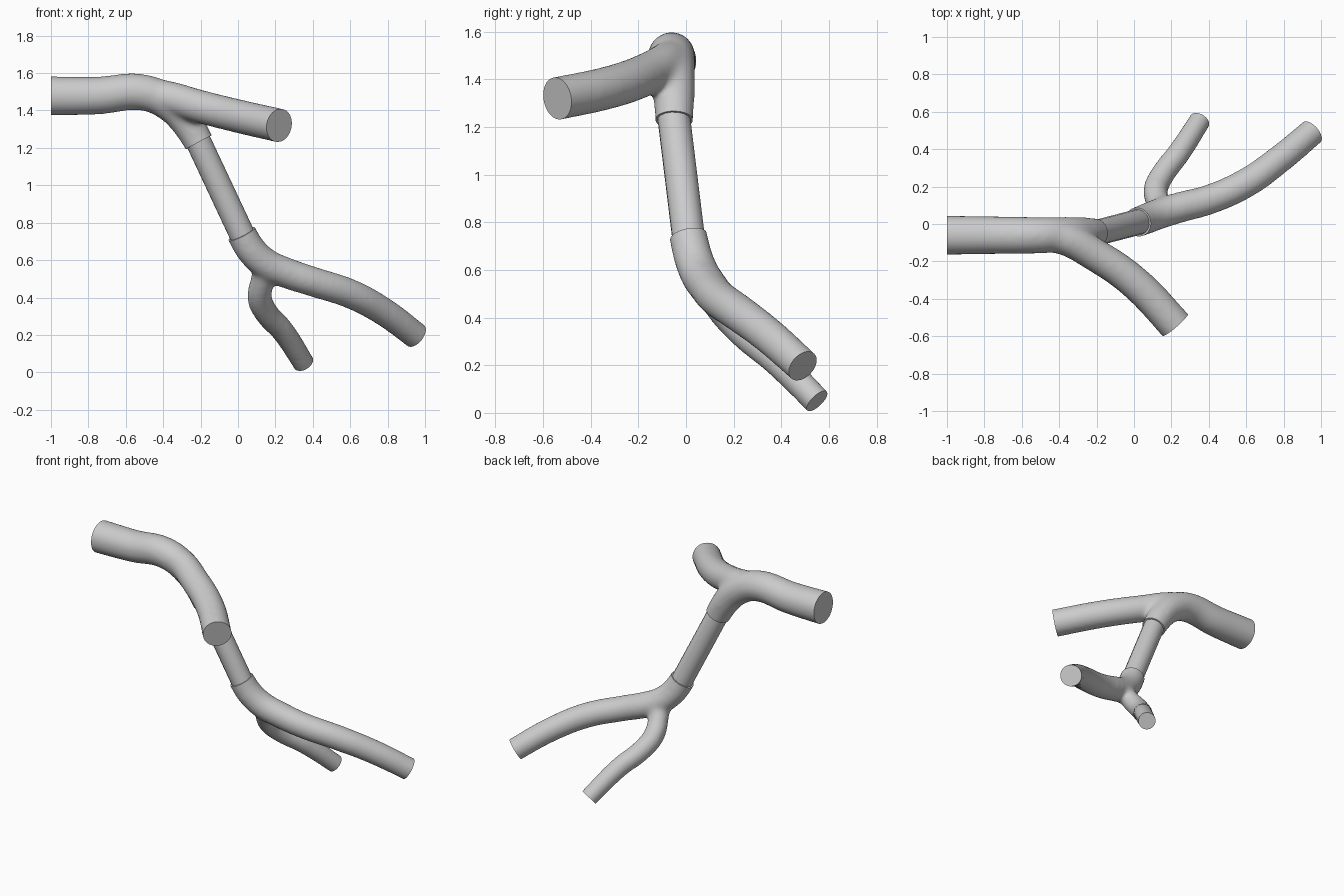
import bpy
import bmesh
from mathutils import Vector

cube = bpy.data.objects.get("Cube")
if cube:
    bpy.data.objects.remove(cube, do_unlink=True)

COLOUR = (0.6, 0.6, 0.6, 1.0)
grey = bpy.data.materials.new("plain grey")
grey.use_nodes = True
grey.diffuse_color = COLOUR
grey.node_tree.nodes["Principled BSDF"].inputs["Base Color"].default_value = COLOUR

OVERRUN = 0.1     # extra tube length, trimmed off flat later
SHRINK = 0.004    # radius lost to the smoothing


def add_object(name, data):
    obj = bpy.data.objects.new(name, data)
    bpy.context.scene.collection.objects.link(obj)
    return obj


def add_tube(curve, points):
    """Round tube through (x, y, z, radius) points."""
    spline = curve.splines.new('BEZIER')
    spline.bezier_points.add(len(points) - 1)
    for bp, p in zip(spline.bezier_points, points):
        bp.co = p[:3]
        bp.radius = p[3] + SHRINK
        bp.handle_left_type = bp.handle_right_type = 'AUTO'


def past_end(points):
    """Point beyond the last one, with the end direction and position."""
    a, b = Vector(points[-2][:3]), Vector(points[-1][:3])
    if len(points) > 2:    # follow the bend of the tube
        before = (a - Vector(points[-3][:3])).normalized()
        direction = ((b - a).normalized() * 1.25 - before * 0.25).normalized()
    else:
        direction = (b - a).normalized()
    return (*(b + direction * OVERRUN), points[-1][3]), direction, b


def evaluated_mesh(obj):
    graph = bpy.context.evaluated_depsgraph_get()
    return bpy.data.meshes.new_from_object(obj.evaluated_get(graph))


def trim_flat(bm, end, direction):
    """Cut one tube end square and close it with a flat cap."""
    near = [f for f in bm.faces if (f.calc_center_median() - end).length < 0.22]
    geom = set(near)
    for f in near:
        geom.update(f.edges)
        geom.update(f.verts)
    bmesh.ops.bisect_plane(bm, geom=list(geom), plane_co=end,
                           plane_no=direction, clear_outer=True)
    rim = [e for e in bm.edges if e.is_boundary]
    bmesh.ops.holes_fill(bm, edges=rim, sides=0)


def finish(obj):
    obj.data.materials.clear()
    obj.data.materials.append(grey)
    bpy.ops.object.select_all(action='DESELECT')
    obj.select_set(True)
    bpy.context.view_layer.objects.active = obj
    bpy.ops.object.shade_smooth_by_angle(angle=0.7)


def build_fork(name, start_branch, side_branch):
    """Blend a continuous tube and its side branch into one smooth fork."""
    curve = bpy.data.curves.new(name, 'CURVE')
    curve.dimensions = '3D'
    curve.bevel_depth = 1.0
    curve.bevel_resolution = 8
    curve.resolution_u = 10
    curve.use_fill_caps = True
    first, d0, e0 = past_end(start_branch[::-1])
    last, d1, e1 = past_end(start_branch)
    tip, d2, e2 = past_end(side_branch)
    add_tube(curve, [first] + start_branch + [last])
    add_tube(curve, side_branch + [tip])
    source = add_object(name + "_curve", curve)

    # Fuse the tubes and soften the crotch between them
    obj = add_object(name, evaluated_mesh(source))
    bpy.data.objects.remove(source, do_unlink=True)
    remesh = obj.modifiers.new("fuse", 'REMESH')
    remesh.mode = 'VOXEL'
    remesh.voxel_size = 0.012
    soften = obj.modifiers.new("soften", 'SMOOTH')
    soften.factor = 0.5
    soften.iterations = 25
    mesh = evaluated_mesh(obj)
    obj.modifiers.clear()
    obj.data = mesh

    # Square off the open ends
    bm = bmesh.new()
    bm.from_mesh(mesh)
    for end, direction in ((e0, d0), (e1, d1), (e2, d2)):
        trim_flat(bm, end, direction)
    bm.to_mesh(mesh)
    bm.free()
    finish(obj)


# Upper fork: thick trunk bending down, with a branch sweeping forward
build_fork(
    "upper_fork",
    [(-1, -.06, 1.478, .102), (-.75, -.06, 1.48, .098), (-.5, -.06, 1.495, .094),
     (-.36, -.055, 1.43, .09), (-.27, -.05, 1.33, .083), (-.21, -.05, 1.23, .077)],
    [(-.55, -.06, 1.49, .08), (-.4, -.07, 1.475, .085), (-.2, -.17, 1.42, .086),
     (0, -.31, 1.37, .087), (.22, -.54, 1.32, .088)])

# Lower fork: tube sweeping to the back left, with a thin branch underneath
build_fork(
    "lower_fork",
    [(.02, .01, .74, .077), (.07, .03, .655, .079), (.15, .06, .58, .08),
     (.25, .09, .535, .079), (.4, .13, .485, .077), (.6, .22, .42, .076),
     (.77, .34, .33, .073), (.95, .49, .197, .07)],
    [(.15, .06, .58, .055), (.13, .11, .49, .06), (.115, .18, .4, .063),
     (.15, .26, .32, .062), (.24, .38, .22, .06), (.35, .55, .05, .056)])

# Straight connecting rod, set slightly into both forks
top, bottom = Vector((-.21, -.05, 1.23)), Vector((.02, .01, .74))
axis = top - bottom
bpy.ops.mesh.primitive_cylinder_add(
    vertices=16, radius=0.069, depth=axis.length + 0.04,
    location=(top + bottom) / 2,
    rotation=axis.to_track_quat('Z', 'Y').to_euler())
rod = bpy.context.object
rod.name = "connecting_rod"
finish(rod)
